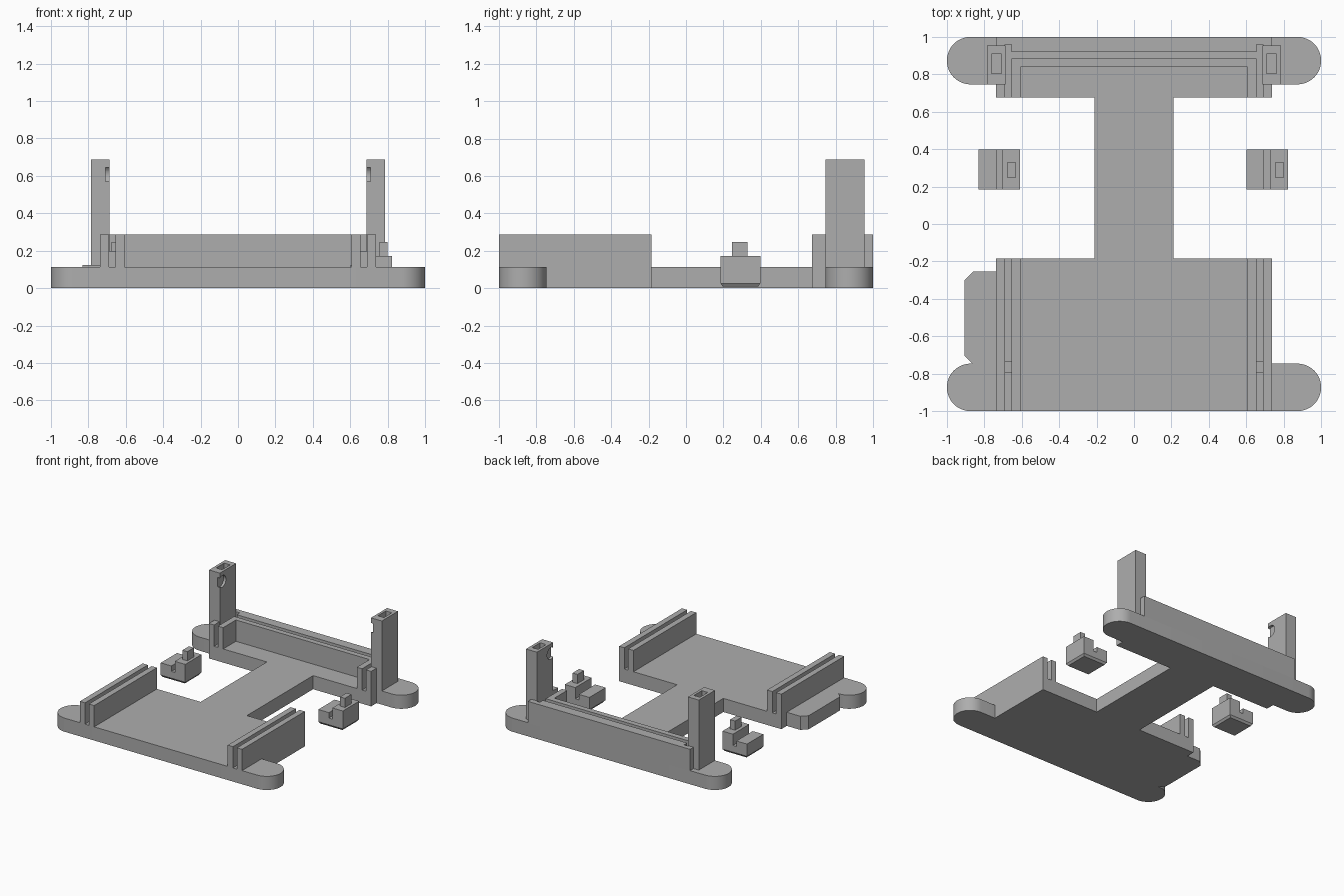
import bpy, bmesh, math
from mathutils import Matrix

cube = bpy.data.objects.get("Cube")
if cube:
    bpy.data.objects.remove(cube, do_unlink=True)

GREY = (0.42, 0.42, 0.42, 1)
mat = bpy.data.materials.new("plain grey")
mat.use_nodes = True
mat.diffuse_color = GREY
mat.node_tree.nodes["Principled BSDF"].inputs["Base Color"].default_value = GREY

BASE, WALL, TOWER = 0.112, 0.287, 0.687
OUT, G_OUT, G_IN, IN = 0.737, 0.69, 0.655, 0.607   # wall and groove x positions


def prism(name, points, lo, hi, axis="z"):
    """Extrude an outline along z, or an (x, z) outline along y."""
    bm = bmesh.new()
    def place(p, d):
        return (p[0], p[1], d) if axis == "z" else (p[0], d, p[1])
    face = bm.faces.new([bm.verts.new(place(p, lo)) for p in points])
    made = bmesh.ops.extrude_face_region(bm, geom=[face])["geom"]
    move = (0, 0, hi - lo) if axis == "z" else (0, hi - lo, 0)
    bmesh.ops.translate(bm, verts=[v for v in made if isinstance(v, bmesh.types.BMVert)], vec=move)
    bmesh.ops.recalc_face_normals(bm, faces=bm.faces[:])
    return finish(name, bm)


def finish(name, bm):
    mesh = bpy.data.meshes.new(name)
    bm.to_mesh(mesh)
    bm.free()
    mesh.materials.append(mat)
    ob = bpy.data.objects.new(name, mesh)
    bpy.context.collection.objects.link(ob)
    return ob


def box(name, x, y, z):
    return prism(name, [(x[0], y[0]), (x[1], y[0]), (x[1], y[1]), (x[0], y[1])], *z)


def cut(ob, cutters):
    """Subtract the cutters and bake the result."""
    for c in cutters:
        c.hide_render = True
        mod = ob.modifiers.new("cut", "BOOLEAN")
        mod.operation, mod.solver, mod.object = "DIFFERENCE", "EXACT", c
    dg = bpy.context.evaluated_depsgraph_get()
    mesh = bpy.data.meshes.new_from_object(ob.evaluated_get(dg))
    ob.modifiers.clear()
    ob.data = mesh
    for c in cutters:
        bpy.data.objects.remove(c, do_unlink=True)


def mirror_copy(ob, name):
    """Add a copy reflected to the other side."""
    other = ob.copy()
    other.name = name
    other.data = ob.data.copy()
    other.data.transform(Matrix.Scale(-1, 4, (1, 0, 0)))
    other.data.flip_normals()
    bpy.context.collection.objects.link(other)


# Base plate: two round-ended feet, wide blocks and a narrow neck
R = 0.127
C = 1 - R


def foot_end(cy):
    angles = [math.radians(-90 + 180 * i / 24) for i in range(25)]
    return [(C + R * math.cos(a), cy + R * math.sin(a)) for a in angles]


half = foot_end(-C) + [(OUT, -C + R), (OUT, -0.185), (0.21, -0.185),
                       (0.21, 0.675), (OUT, 0.675), (OUT, C - R)] + foot_end(C)
base = prism("base_plate", half + [(-x, y) for x, y in reversed(half)], 0, BASE)
bpy.ops.object.select_all(action="DESELECT")
base.select_set(True)
bpy.context.view_layer.objects.active = base
bpy.ops.object.shade_smooth_by_angle(angle=math.radians(30))

# Chamfered side tab
prism("side_tab", [(-OUT, -0.255), (-0.86, -0.255), (-0.905, -0.3),
                   (-0.905, -0.705), (-0.865, -0.746), (-OUT, -0.746)], 0, BASE)

# Front rails: pairs of walls with a low stop in the slot between them
for name, x in (("rail_outer_wall", (G_OUT, OUT)), ("rail_inner_wall", (IN, G_IN))):
    mirror_copy(box("left_" + name, x, (-1, -0.185), (BASE, WALL)), "right_" + name)
stop = box("left_slot_stop", (G_IN, G_OUT), (-0.795, -0.735), (BASE, 0.2))
mirror_copy(stop, "right_slot_stop")

# Back wall: U-shaped, with a slot following the U
back = prism("back_wall", [(-OUT, 0.675), (-IN, 0.675), (-IN, 0.84), (IN, 0.84),
                           (IN, 0.675), (OUT, 0.675), (OUT, 1), (-OUT, 1)], BASE, WALL)
slot = prism("slot_cutter", [
    (-G_OUT, 0.6), (-G_IN, 0.6), (-G_IN, 0.885), (G_IN, 0.885), (G_IN, 0.6), (G_OUT, 0.6),
    (G_OUT, 0.96), (G_IN, 0.96), (G_IN, 0.92), (-G_IN, 0.92), (-G_IN, 0.96), (-G_OUT, 0.96)],
    BASE - 0.05, WALL + 0.1)
cut(back, [slot])

# Towers: a pocket in the top and a round recess in the inner face
tower = box("left_tower", (0.686, 0.785), (0.745, 0.955), (BASE, TOWER))
pocket = box("pocket_cutter", (0.708, 0.762), (0.805, 0.908), (TOWER - 0.2, TOWER + 0.1))
bm = bmesh.new()
bmesh.ops.create_cone(bm, cap_ends=True, segments=32, radius1=0.048, radius2=0.048, depth=0.1,
                      matrix=Matrix.Translation((0.657, 0.775, 0.608))
                      @ Matrix.Rotation(math.pi / 2, 4, "Y"))
recess = finish("recess_cutter", bm)
cut(tower, [pocket, recess])
mirror_copy(tower, "right_tower")

# Loose clips: grooved body, chamfered foot and a small peg
Y0, Y1 = 0.185, 0.397
for side, x in (("right", -0.832), ("left", 0.6)):
    prism(side + "_clip_body", [
        (x, 0.025), (x + 0.223, 0.025), (x + 0.223, 0.172), (x + 0.128, 0.172),
        (x + 0.128, 0.08), (x + 0.096, 0.08), (x + 0.096, 0.125), (x, 0.125)], Y0, Y1, "y")
    foot = box(side + "_clip_foot", (x, x + 0.223), (Y0, Y1), (0.008, 0.025))
    for v in foot.data.vertices:
        if v.co.z < 0.015:
            v.co.x += math.copysign(0.012, x + 0.11 - v.co.x)
            v.co.y += math.copysign(0.012, 0.29 - v.co.y)
    box(side + "_clip_peg", (x + 0.155, x + 0.2), (0.245, 0.33), (0.172, 0.247))
